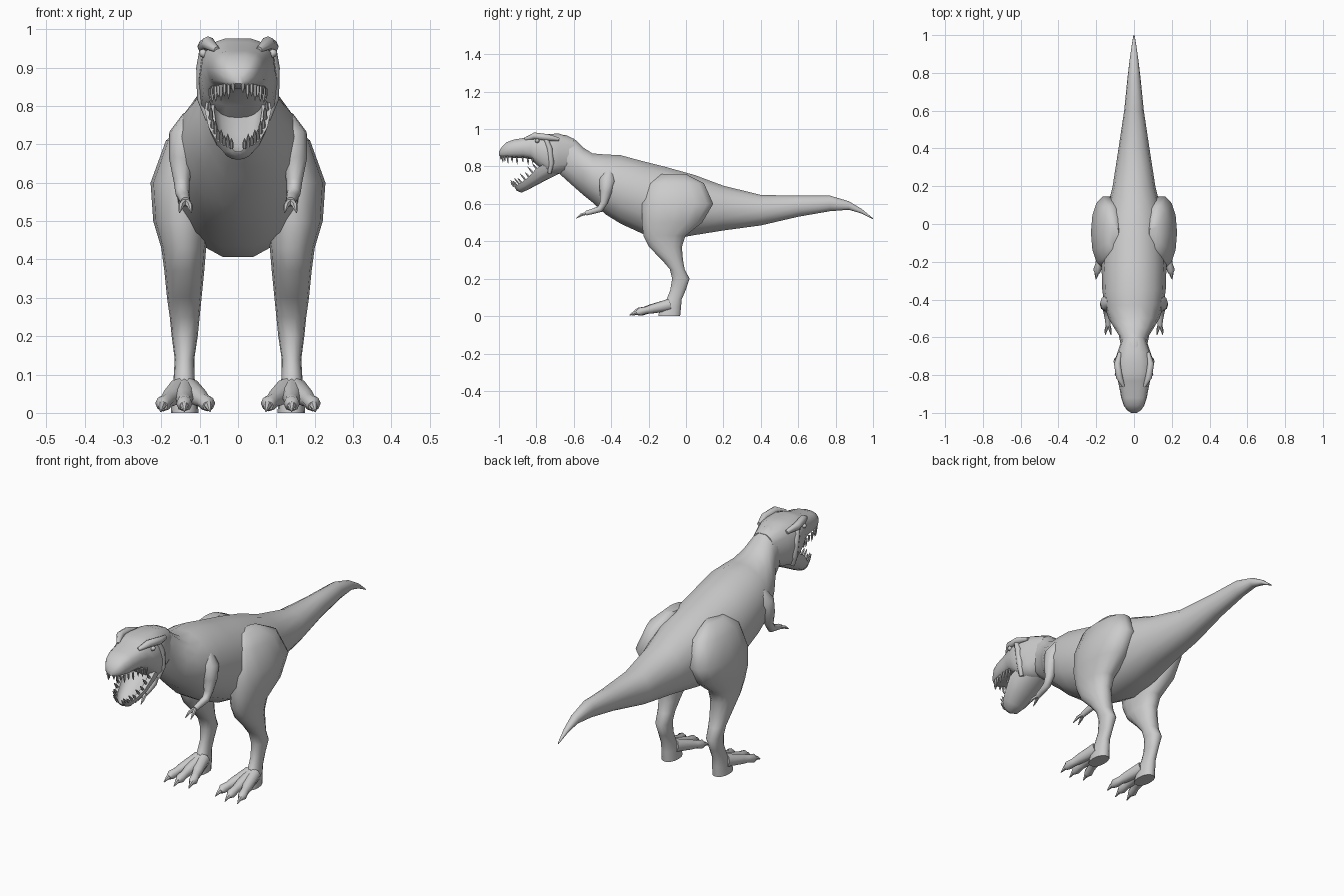
import bpy
import bmesh
from math import cos, sin, pi, radians, copysign
from mathutils import Vector

default_cube = bpy.data.objects.get("Cube")
if default_cube:
    bpy.data.objects.remove(default_cube, do_unlink=True)


def build(name, lofts, mirror=False, angle=50):
    """Skin each list of rings into a closed surface, all in one object."""
    bm = bmesh.new()
    for rings in lofts:
        loops = [[bm.verts.new(point) for point in ring] for ring in rings]
        count = len(loops[0])
        for near, far in zip(loops, loops[1:]):
            for i in range(count):
                j = (i + 1) % count
                bm.faces.new((near[i], near[j], far[j], far[i]))
        bm.faces.new(loops[0][::-1])
        bm.faces.new(loops[-1])
    bmesh.ops.recalc_face_normals(bm, faces=bm.faces)
    mesh = bpy.data.meshes.new(name)
    bm.to_mesh(mesh)
    bm.free()
    obj = bpy.data.objects.new(name, mesh)
    bpy.context.collection.objects.link(obj)
    if mirror:
        modifier = obj.modifiers.new("Mirror", "MIRROR")
        modifier.use_mirror_merge = False
    bpy.ops.object.select_all(action="DESELECT")
    obj.select_set(True)
    bpy.context.view_layer.objects.active = obj
    bpy.ops.object.shade_smooth_by_angle(angle=radians(angle))
    return obj


def oval(center, side, up, power=2, sides=14):
    """Superellipse ring spanned by two half-axis vectors."""
    ring = []
    for i in range(sides):
        a = 2 * pi * i / sides
        c = copysign(abs(cos(a)) ** (2 / power), cos(a))
        s = copysign(abs(sin(a)) ** (2 / power), sin(a))
        ring.append(center + side * c + up * s)
    return ring


def upright_rings(table, power):
    """Rings across the length, from rows of (y, top, bottom, half width)."""
    return [oval(Vector((0, y, (top + low) / 2)), Vector((w, 0, 0)),
                 Vector((0, 0, (top - low) / 2)), power)
            for y, top, low, w in table]


def level_rings(table, power):
    """Rings across the height, from rows of (z, front, back, inner, outer)."""
    return [oval(Vector(((inner + outer) / 2, (front + back) / 2, z)),
                 Vector(((outer - inner) / 2, 0, 0)),
                 Vector((0, (back - front) / 2, 0)), power)
            for z, front, back, inner, outer in table]


def tube(path, sides=8):
    """Round rings that follow a path of (point, radius)."""
    points = [Vector(point) for point, radius in path]
    rings = []
    for i, (point, radius) in enumerate(path):
        ahead = points[min(i + 1, len(points) - 1)]
        along = (ahead - points[max(i - 1, 0)]).normalized()
        side = Vector((1, 0, 0))
        side = (side - along * side.dot(along)).normalized()
        rings.append(oval(points[i], side * radius,
                          along.cross(side) * radius, 2, sides))
    return rings


def sample(points, t):
    """Point at fraction t of a polyline."""
    position = t * (len(points) - 1)
    i = min(int(position), len(points) - 2)
    return points[i].lerp(points[i + 1], position - i)


# Neck, torso and tail
body = [
    (-.70, .97, .78, .06), (-.64, .97, .725, .07), (-.59, .945, .68, .08),
    (-.55, .905, .645, .105), (-.5, .873, .605, .135),
    (-.43, .868, .54, .157), (-.35, .865, .49, .168),
    (-.22, .83, .43, .172), (-.1, .80, .402, .168), (.05, .757, .43, .15),
    (.2, .70, .455, .113), (.4, .65, .483, .082), (.6, .645, .53, .052),
    (.77, .645, .56, .035), (.87, .615, .568, .023),
    (.94, .573, .548, .013), (1, .523, .518, .003),
]
build("body", [upright_rings(body, 2.1)])

# Skull with snout
skull = [
    (-.60, .95, .78, .06), (-.68, .978, .76, .088), (-.73, .976, .75, .103),
    (-.79, .978, .80, .097), (-.83, .968, .838, .085),
    (-.87, .953, .845, .077), (-.92, .945, .845, .068),
    (-.96, .93, .848, .055), (-.985, .905, .85, .038), (-1, .88, .858, .015),
]
build("skull", [upright_rings(skull, 2.8)])

# Brow and cheek ridges
brow = [((.055, -.86, .947), .008), ((.078, -.81, .964), .018),
        ((.088, -.74, .955), .018), ((.075, -.68, .945), .01)]
cheek = [((.088, -.75, .95), .012), ((.094, -.73, .9), .015),
         ((.092, -.72, .82), .015), ((.075, -.73, .765), .01)]
build("face_ridges", [tube(brow), tube(cheek)], mirror=True)

# Eyes
eye = [((.08, -.795, .935), .006), ((.089, -.795, .937), .012),
       ((.098, -.795, .938), .009), ((.102, -.795, .938), .002)]
build("eyes", [[oval(Vector(p), Vector((0, r, 0)), Vector((0, 0, r)),
                     sides=8) for p, r in eye]], mirror=True)

# Open lower jaw, a trough given by rim (y, z), keel (y, z) and half width
jaw = [
    (-.73, .83, -.67, .765, .08), (-.80, .79, -.73, .735, .087),
    (-.84, .745, -.78, .71, .077), (-.88, .715, -.84, .678, .06),
    (-.905, .70, -.88, .66, .042), (-.918, .692, -.905, .67, .02),
]
jaw_rings, jaw_rim = [], []
for rim_y, rim_z, keel_y, keel_z, width in jaw:
    rim = Vector((0, rim_y, rim_z))
    drop = Vector((0, keel_y, keel_z)) - rim
    arc = [pi * i / 8 for i in range(9)]
    outer = [rim + Vector((width * cos(a), 0, 0)) + drop * sin(a) ** .8
             for a in arc]
    inner = [rim + Vector((width * .72 * cos(a), 0, 0)) + drop * .5 * sin(a)
             for a in reversed(arc)]
    jaw_rings.append(outer + inner)
    jaw_rim.append(rim + Vector((width * .86, 0, 0)))
build("lower_jaw", [jaw_rings])

# Teeth along both jaws
upper_rim = [Vector((w * .84, y + .008, low + .008))
             for y, top, low, w in skull[4:]]
teeth = []
for rim, aim in ((upper_rim, Vector((0, .1, -1))),
                 (jaw_rim[1:], Vector((0, -.65, .75)))):
    for i in range(9):
        root = sample(rim, i / 8)
        size = .032 + .01 * (i % 2)
        teeth.append(tube([(root, .006), (root + aim * size * .6, .005),
                           (root + aim * size, .0006)], sides=6))
build("teeth", teeth, mirror=True)

# Legs from hip to heel
leg = [
    (.76, -.13, .0, .08, .135), (.71, -.21, .10, .06, .188),
    (.6, -.24, .15, .06, .228), (.5, -.24, .09, .07, .221),
    (.43, -.23, .0, .083, .2), (.37, -.20, -.02, .088, .192),
    (.3, -.13, -.015, .095, .185), (.25, -.087, -.006, .1, .178),
    (.2, -.075, .02, .105, .173), (.14, -.085, .0, .114, .165),
    (.09, -.105, -.022, .113, .168), (.05, -.14, -.025, .106, .172),
    (.0, -.15, -.03, .103, .175),
]
build("legs", [level_rings(leg, 2.2)], mirror=True)

# Toes and claws
toes, claws = [], []
for spread, reach in ((-.06, -.235), (0, -.255), (.055, -.245)):
    knuckle = Vector((.14 + spread, reach, .024))
    heel = Vector((.14 + spread * .2, -.09, .06))
    middle = heel.lerp(knuckle, .6)
    toes.append(tube([(heel, .032), (middle, .024),
                      (heel.lerp(knuckle, .8), .019), (knuckle, .021),
                      (knuckle + Vector((0, -.018, -.006)), .012)]))
    tip = knuckle + Vector((spread * .12, -.047, -.02))
    claws.append(tube([(knuckle, .014),
                       (knuckle.lerp(tip, .5) + Vector((0, 0, .004)), .010),
                       (tip, .002)], sides=6))
build("toes", toes, mirror=True)
build("toe_claws", claws, mirror=True)

# Arms with two fingers each
arm = [((.115, -.41, .77), .03), ((.135, -.42, .72), .046),
       ((.147, -.43, .66), .033), ((.147, -.44, .605), .021),
       ((.145, -.46, .572), .018), ((.14, -.5, .56), .015),
       ((.137, -.535, .55), .013)]
fingers = [tube([((.137, -.525, .552), .009),
                 ((.137 + side, -.56, .541), .008),
                 ((.137 + side * 1.4, -.587, .523), .002)], sides=6)
           for side in (-.011, .011)]
build("arms", [tube(arm, sides=10)], mirror=True)
build("fingers", fingers, mirror=True)
